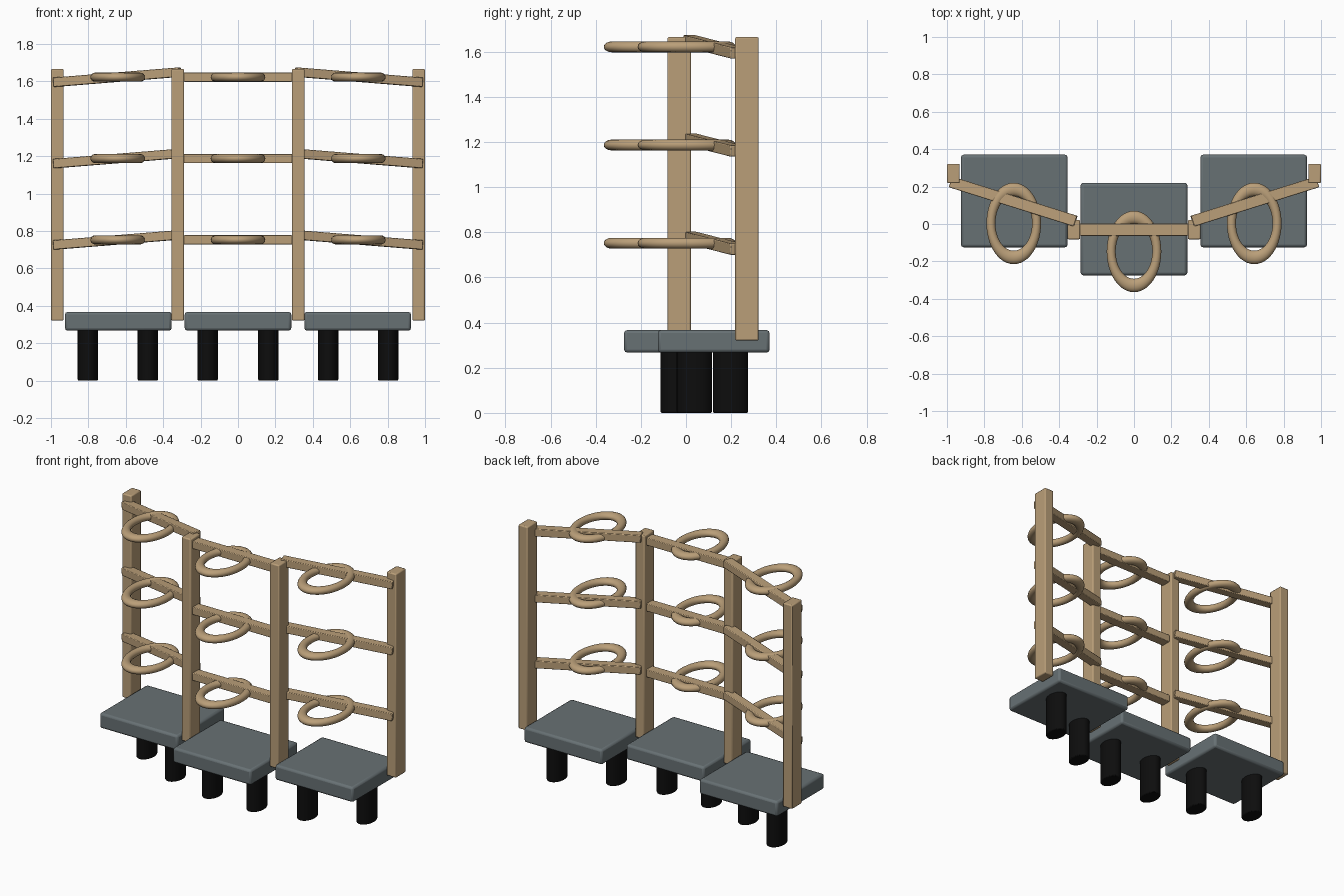
import bpy
import math
from mathutils import Vector, Matrix

cube = bpy.data.objects.get("Cube")
if cube:
    bpy.data.objects.remove(cube, do_unlink=True)


def material(name, rgb, roughness=0.7):
    mat = bpy.data.materials.new(name)
    mat.use_nodes = True
    mat.diffuse_color = (*rgb, 1)
    bsdf = mat.node_tree.nodes["Principled BSDF"]
    bsdf.inputs["Base Color"].default_value = (*rgb, 1)
    bsdf.inputs["Roughness"].default_value = roughness
    return mat


WOOD = material("light_wood", (0.49, 0.345, 0.19))
SLATE = material("slate_grey", (0.137, 0.165, 0.175))
BLACK = material("black", (0.004, 0.004, 0.004))


def finish(name, mat, bevel=0.0, segments=2):
    """Name the active object, colour it, soften its edges and shade it."""
    obj = bpy.context.object
    obj.name = name
    obj.data.materials.append(mat)
    bpy.ops.object.transform_apply(location=False, rotation=False, scale=True)
    if bevel:
        mod = obj.modifiers.new("soft_edges", 'BEVEL')
        mod.width = bevel
        mod.segments = segments
        mod.limit_method = 'ANGLE'
    bpy.ops.object.shade_smooth_by_angle(angle=math.radians(35))
    return obj


def box(name, centre, size, mat, bevel):
    bpy.ops.mesh.primitive_cube_add(size=1, location=centre)
    bpy.context.object.scale = size
    return finish(name, mat, bevel)


def beam(name, start, end, width, height):
    """Wooden bar running between two points."""
    start, end = Vector(start), Vector(end)
    along = (end - start).normalized()
    across = Vector((0, 0, 1)).cross(along).normalized()
    up = along.cross(across)
    obj = box(name, (0, 0, 0), ((end - start).length, width, height), WOOD, 0.004)
    rotation = Matrix((along, across, up)).transposed().to_4x4()
    obj.matrix_world = Matrix.Translation((start + end) / 2) @ rotation


def ring(name, x, y, z):
    """Oval hoop lying flat."""
    bpy.ops.mesh.primitive_torus_add(
        location=(x, y, z), major_radius=0.122, minor_radius=0.024,
        major_segments=48, minor_segments=16)
    bpy.context.object.scale = (1, 1.49, 1)
    finish(name, WOOD)


def leg(name, x, y):
    bpy.ops.mesh.primitive_cylinder_add(
        vertices=32, radius=1, depth=1, location=(x, y, 0.14))
    bpy.context.object.scale = (0.054, 0.078, 0.28)
    finish(name, BLACK, 0.006)


ROWS = {"lower": 0.752, "middle": 1.187, "upper": 1.622}
SIDES = {"left": 1, "right": -1}

# Centre section
box("centre_platform", (0, -0.027, 0.317), (0.57, 0.495, 0.1), SLATE, 0.014)
for row, z in ROWS.items():
    beam(f"{row}_centre_bar", (-0.29, -0.03, z), (0.29, -0.03, z), 0.066, 0.05)
    ring(f"{row}_centre_ring", 0, -0.147, z)

# Mirrored side sections
for side, s in SIDES.items():
    box(f"{side}_platform", (s * 0.64, 0.123, 0.317), (0.57, 0.495, 0.1), SLATE, 0.014)
    leg(f"{side}_outer_leg", s * 0.803, 0.197)
    leg(f"{side}_inner_leg", s * 0.482, 0.037)
    leg(f"{side}_centre_leg", s * 0.162, -0.035)
    box(f"{side}_outer_post", (s * 0.966, 0.27, 0.993), (0.068, 0.104, 1.345), WOOD, 0.007)
    box(f"{side}_inner_post", (s * 0.322, -0.03, 0.993), (0.068, 0.104, 1.345), WOOD, 0.007)
    for row, z in ROWS.items():
        beam(f"{row}_{side}_bar", (s * 0.98, 0.225, z - 0.027),
             (s * 0.312, 0.015, z + 0.027), 0.06, 0.05)
        ring(f"{row}_{side}_ring", s * 0.643, 0.003, z)
